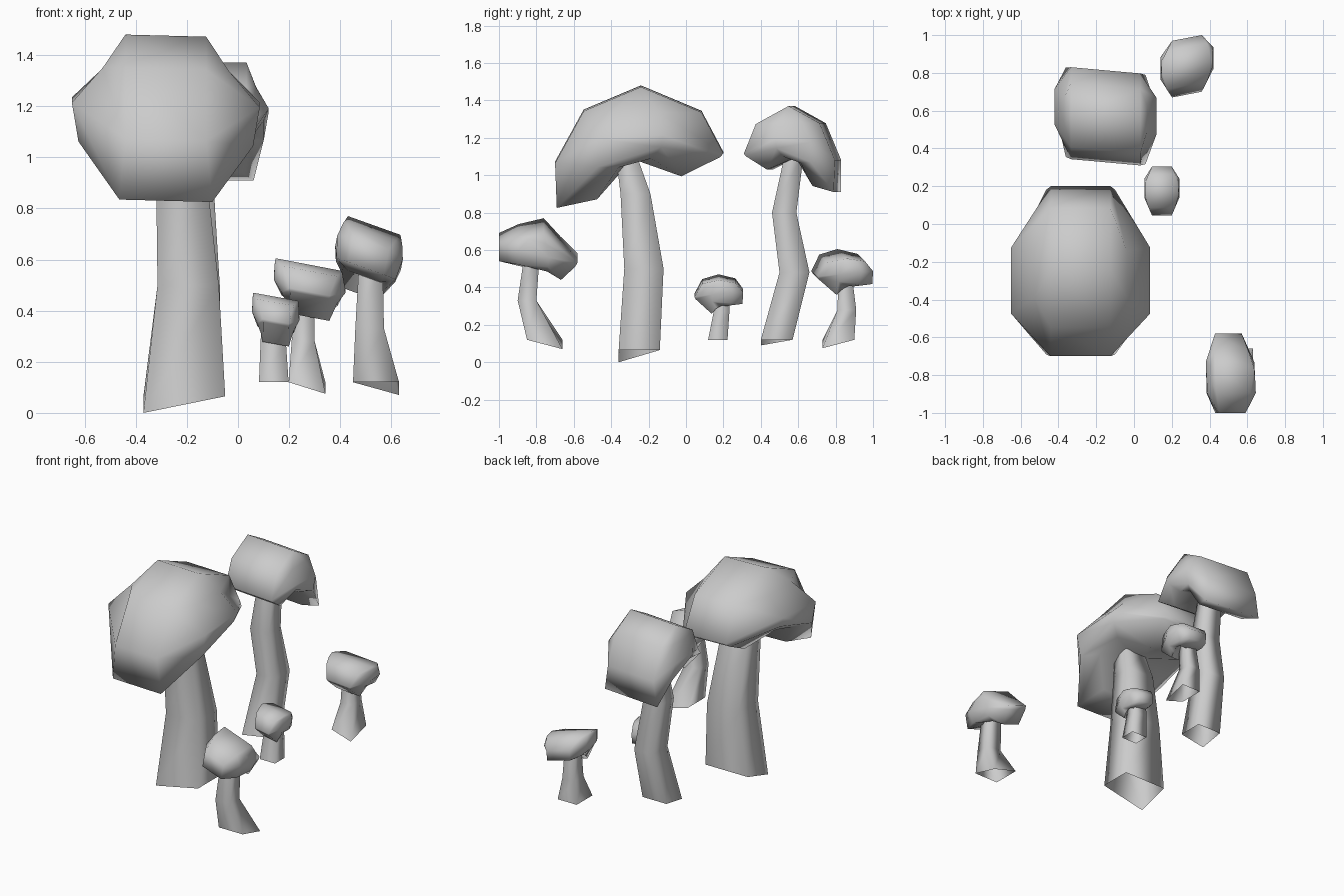
import bpy, bmesh
from math import radians

if "Cube" in bpy.data.objects:
    bpy.data.objects.remove(bpy.data.objects["Cube"])


def finish(name, rings):
    """Loft a list of closed rings, weld collapsed points and shade smooth."""
    bm = bmesh.new()
    vs = [[bm.verts.new(p) for p in r] for r in rings]
    n = len(rings[0])
    for a, b in zip(vs, vs[1:]):
        for i in range(n):
            j = (i + 1) % n
            bm.faces.new((a[i], a[j], b[j], b[i]))
    bmesh.ops.remove_doubles(bm, verts=bm.verts, dist=0.0005)
    bmesh.ops.recalc_face_normals(bm, faces=bm.faces)
    me = bpy.data.meshes.new(name)
    bm.to_mesh(me)
    bm.free()
    ob = bpy.data.objects.new(name, me)
    bpy.context.collection.objects.link(ob)
    bpy.ops.object.select_all(action='DESELECT')
    ob.select_set(True)
    bpy.context.view_layer.objects.active = ob
    bpy.ops.object.shade_smooth_by_angle(angle=radians(100))


def big_profile(f):
    """Ridge to underside: front half width, side half width,
    flap y, flap z, lip y, lip z, side lift."""
    return [
        (f, f, .51, 1, .51, 1, 0),
        (f, f + (1 - f) * .42, .17, .80, .87, .79, 0),
        (f, 1, 0, .37, 1, .45, .19),
        (f * 1.15, .93, .01, 0, .98, .42, .24),
        (f * .9, .72, .25, .07, .75, .26, .22),
        (.15, .15, .46, .40, .46, .40, 0)]


# small caps have a full-width ridge and taper downwards
SMALL = [
    (.95, .95, .5, 1, .5, 1, 0),
    (.76, .97, .84, .90, .16, .88, .03),
    (.56, 1, 1, .62, 0, .48, .06),
    (.53, .78, .99, .28, .02, .42, 0),
    (.55, .62, .65, .22, .35, 0, .08),
    (.15, .15, .48, .45, .48, .45, 0)]
FRONT = [
    (.80, .80, .57, 1, .57, 1, 0),
    (.70, .90, .25, .90, .78, .66, .04),
    (.55, 1, 0, .75, 1, .35, .03),
    (.55, .90, 0, .38, .97, .27, .02),
    (.50, .66, .3, .26, .79, 0, .10),
    (.15, .15, .46, .45, .46, .45, 0)]


def cap(name, profile, roll, lean, twist, lo, hi, flip=False):
    """Eight-sided cap, sheared by roll, lean and twist, fitted to the box lo-hi."""
    rings = []
    for hx, px, yf, zf, yb, zb, lift in profile:
        ring = []
        for s, t in ((-1, 0), (1, 0), (1, .25), (1, .64), (1, 1), (-1, 1), (-1, .64), (-1, .25)):
            side = 0 < t < 1
            x = s * (px if side else hx) / 2
            y = yf + (yb - yf) * t
            z = zf + (zb - zf) * t + (lift if side else 0)
            ring.append([x + lean * z, (1 - y if flip else y) + twist * x, z - roll * x])
        rings.append(ring)
    pts = [p for r in rings for p in r]
    for k in range(3):
        a, b = min(p[k] for p in pts), max(p[k] for p in pts)
        for p in pts:
            p[k] = lo[k] + (p[k] - a) / (b - a) * (hi[k] - lo[k])
    finish(name, rings)


def stem(name, path, low=None, drop=0):
    """Bent four-sided open tube; path is x, y, z, x radius, y radius.
    One base corner hangs lower by drop."""
    rings = []
    for k, (x, y, z, rx, ry) in enumerate(path):
        rings.append([(x + sx * rx, y + sy * ry,
                       z - (drop if k == 0 and (sx, sy) == low else 0))
                      for sx, sy in ((-1, -1), (1, -1), (1, 1), (-1, 1))])
    finish(name, rings)


# large front mushroom
cap("large_cap", big_profile(.43), .03, 0, 0, (-.65, -.70, .825), (.085, .20, 1.48))
stem("large_stem", [(-.21, -.25, .065, .16, .11), (-.195, -.225, .5, .12, .105),
                    (-.22, -.27, .9, .10, .08), (-.23, -.32, 1.11, .08, .055)], (-1, -1), .065)

# tall rear mushroom
cap("tall_cap", big_profile(.68), 0, 0, -.1, (-.42, .31, .91), (.12, .83, 1.37), True)
stem("tall_stem", [(-.16, .485, .12, .09, .085), (-.14, .58, .48, .07, .08),
                   (-.16, .525, .8, .07, .065), (-.16, .58, 1.12, .055, .05)], (-1, -1), .03)

# small front mushroom
cap("front_small_cap", FRONT, .34, .2, 0, (.38, -1.0, .44), (.645, -.58, .77))
stem("front_small_stem", [(.54, -.755, .12, .09, .095), (.515, -.85, .33, .056, .05),
                          (.52, -.82, .6, .046, .04)], (1, 1), .05)

# tiny middle mushroom
cap("tiny_cap", SMALL, .18, 0, 0, (.055, .045, .26), (.24, .305, .47))
stem("tiny_stem", [(.14, .17, .12, .058, .052), (.138, .19, .27, .05, .042),
                   (.138, .195, .37, .045, .035)])

# small rear mushroom
cap("rear_small_cap", SMALL, .26, 0, .18, (.14, .67, .36), (.42, 1.0, .605))
stem("rear_small_stem", [(.27, .815, .12, .072, .085), (.255, .86, .28, .045, .05),
                         (.26, .85, .48, .038, .035)], (1, -1), .045)
